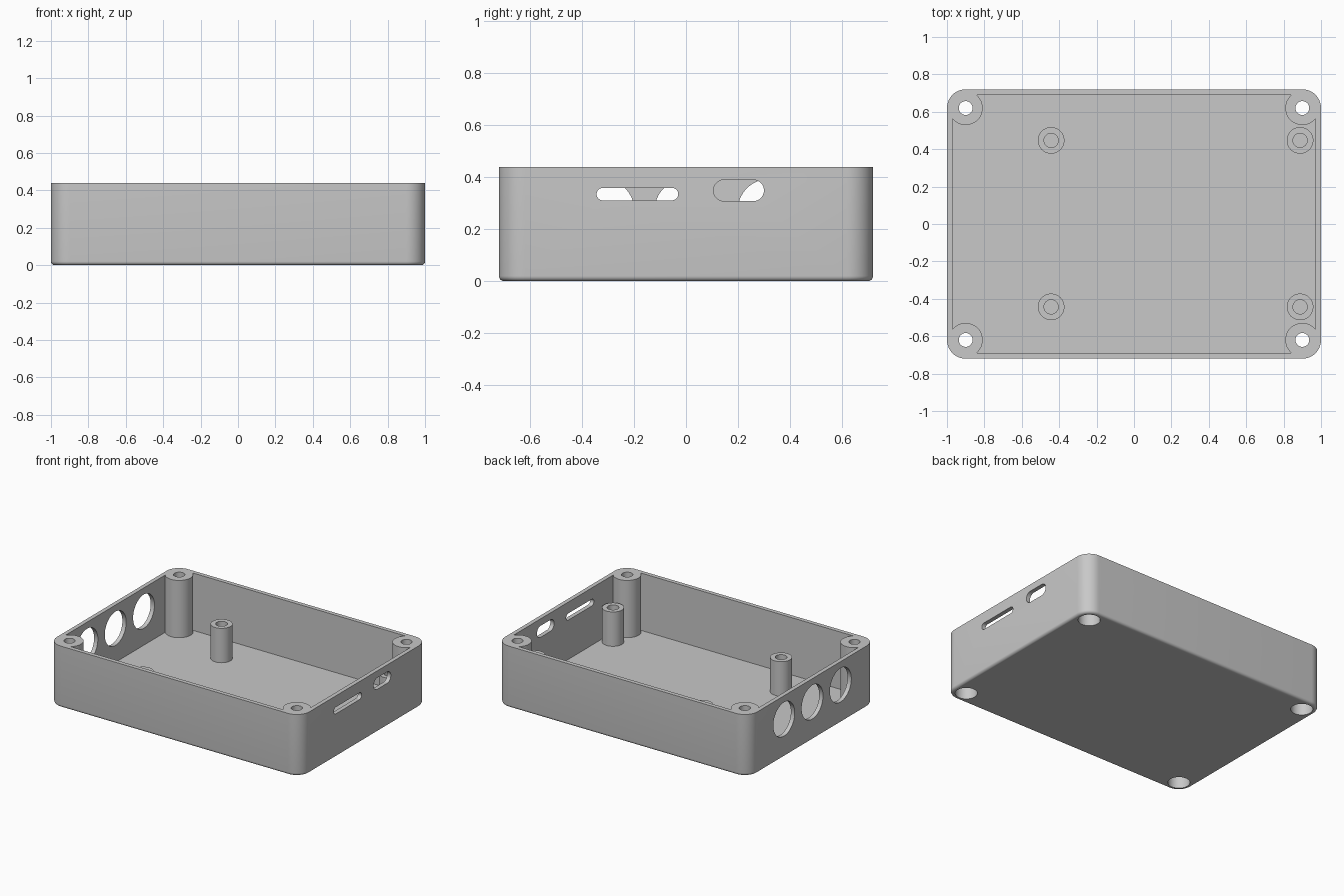
import bpy, bmesh
from math import sin, cos, pi, radians
from mathutils import Matrix

if "Cube" in bpy.data.objects:
    bpy.data.objects.remove(bpy.data.objects["Cube"], do_unlink=True)

# Main dimensions
HX, HY, HEIGHT = 1.0, 0.72, 0.44
WALL, CORNER, EDGE = 0.03, 0.10, 0.02
POST_X, POST_Y = 0.90, 0.62
POSTS = [(sx * POST_X, sy * POST_Y) for sx in (-1, 1) for sy in (-1, 1)]

grey = bpy.data.materials.new("plain grey")
grey.use_nodes = True
colour = (0.58, 0.58, 0.58, 1)
grey.diffuse_color = colour
grey.node_tree.nodes["Principled BSDF"].inputs["Base Color"].default_value = colour


def finish(name, bm, matrix=None):
    if matrix:
        bm.transform(matrix)
    bmesh.ops.recalc_face_normals(bm, faces=bm.faces)
    mesh = bpy.data.meshes.new(name)
    bm.to_mesh(mesh)
    bm.free()
    mesh.materials.append(grey)
    obj = bpy.data.objects.new(name, mesh)
    bpy.context.collection.objects.link(obj)
    return obj


def outline(hx, hy, r, steps=12):
    """Rounded rectangle, counter-clockwise."""
    pts = []
    for q, (sx, sy) in enumerate([(1, 1), (-1, 1), (-1, -1), (1, -1)]):
        for i in range(steps + 1):
            a = (q + i / steps) * pi / 2
            pts.append((sx * (hx - r) + r * cos(a), sy * (hy - r) + r * sin(a)))
    return pts


def loft(name, rings, matrix=None):
    """Closed solid through (outline, height) rings."""
    bm = bmesh.new()
    loops = [[bm.verts.new((x, y, z)) for x, y in pts] for pts, z in rings]
    n = len(loops[0])
    for lo, hi in zip(loops, loops[1:]):
        for i in range(n):
            j = (i + 1) % n
            bm.faces.new((lo[i], lo[j], hi[j], hi[i]))
    bm.faces.new(loops[0][::-1])
    bm.faces.new(loops[-1])
    return finish(name, bm, matrix)


def circle(r, steps=48):
    return [(r * cos(2 * pi * i / steps), r * sin(2 * pi * i / steps)) for i in range(steps)]


def cut(target, cutter):
    """Subtract the cutter, then discard it."""
    cutter.hide_render = True
    mod = target.modifiers.new("cut", "BOOLEAN")
    mod.operation, mod.solver, mod.object = "DIFFERENCE", "EXACT", cutter
    bpy.context.view_layer.objects.active = target
    bpy.ops.object.modifier_apply(modifier=mod.name)
    bpy.data.objects.remove(cutter, do_unlink=True)


def smooth(obj):
    bpy.ops.object.select_all(action="DESELECT")
    obj.select_set(True)
    bpy.context.view_layer.objects.active = obj
    bpy.ops.object.shade_smooth_by_angle(angle=radians(30))


# Outer body with a rounded lower edge
rings = []
for i in range(7):
    a = i / 6 * pi / 2
    inset = EDGE * (1 - sin(a))
    rings.append((outline(HX - inset, HY - inset, CORNER - inset), EDGE * (1 - cos(a))))
rings.append((outline(HX, HY, CORNER), HEIGHT))
case = loft("case_body", rings)

# Cavity, leaving the corner screw posts standing
inner = outline(HX - WALL, HY - WALL, CORNER - WALL)
cavity = loft("cavity_cutter", [(inner, WALL), (inner, HEIGHT + 0.1)])
for x, y in POSTS:
    post = [(circle(0.091), -0.1), (circle(0.091), HEIGHT + 0.3)]
    cut(cavity, loft("post_cutter", post, Matrix.Translation((x, y, 0))))
cut(case, cavity)

# Screw holes with wide recesses underneath
for x, y in POSTS:
    bore = [(circle(0.072), -0.1), (circle(0.072), 0.1),
            (circle(0.037), 0.1), (circle(0.037), HEIGHT + 0.1)]
    cut(case, loft("screw_hole_cutter", bore, Matrix.Translation((x, y, 0))))


# Openings in the end walls, extruded along x
def wall_opening(pts, x, y, z):
    turn = Matrix(((0, 0, 1, x), (1, 0, 0, y), (0, 1, 0, z), (0, 0, 0, 1)))
    cut(case, loft("opening_cutter", [(pts, -0.06), (pts, 0.06)], turn))


wall_opening(outline(0.157, 0.024, 0.0238), HX, -0.187, 0.335)
wall_opening(outline(0.097, 0.041, 0.0408), HX, 0.203, 0.349)
for y in (-0.32, 0, 0.32):
    wall_opening(circle(0.121, 64), -HX, y, 0.272)
smooth(case)

# Hollow standoffs for the circuit board
for x, side in ((-0.443, "right"), (0.888, "left")):
    for y, end in ((-0.443, "front"), (0.447, "back")):
        bm = bmesh.new()
        profile = [(0.038, WALL - 0.01), (0.038, 0.276), (0.071, 0.276), (0.071, WALL - 0.01)]
        verts = [bm.verts.new((r, 0, z)) for r, z in profile]
        edges = [bm.edges.new((verts[i], verts[(i + 1) % 4])) for i in range(4)]
        bmesh.ops.spin(bm, geom=verts + edges, cent=(0, 0, 0), axis=(0, 0, 1),
                       angle=2 * pi, steps=48, use_duplicate=False)
        bmesh.ops.remove_doubles(bm, verts=bm.verts, dist=0.0001)
        smooth(finish(f"standoff_{end}_{side}", bm, Matrix.Translation((x, y, 0))))
